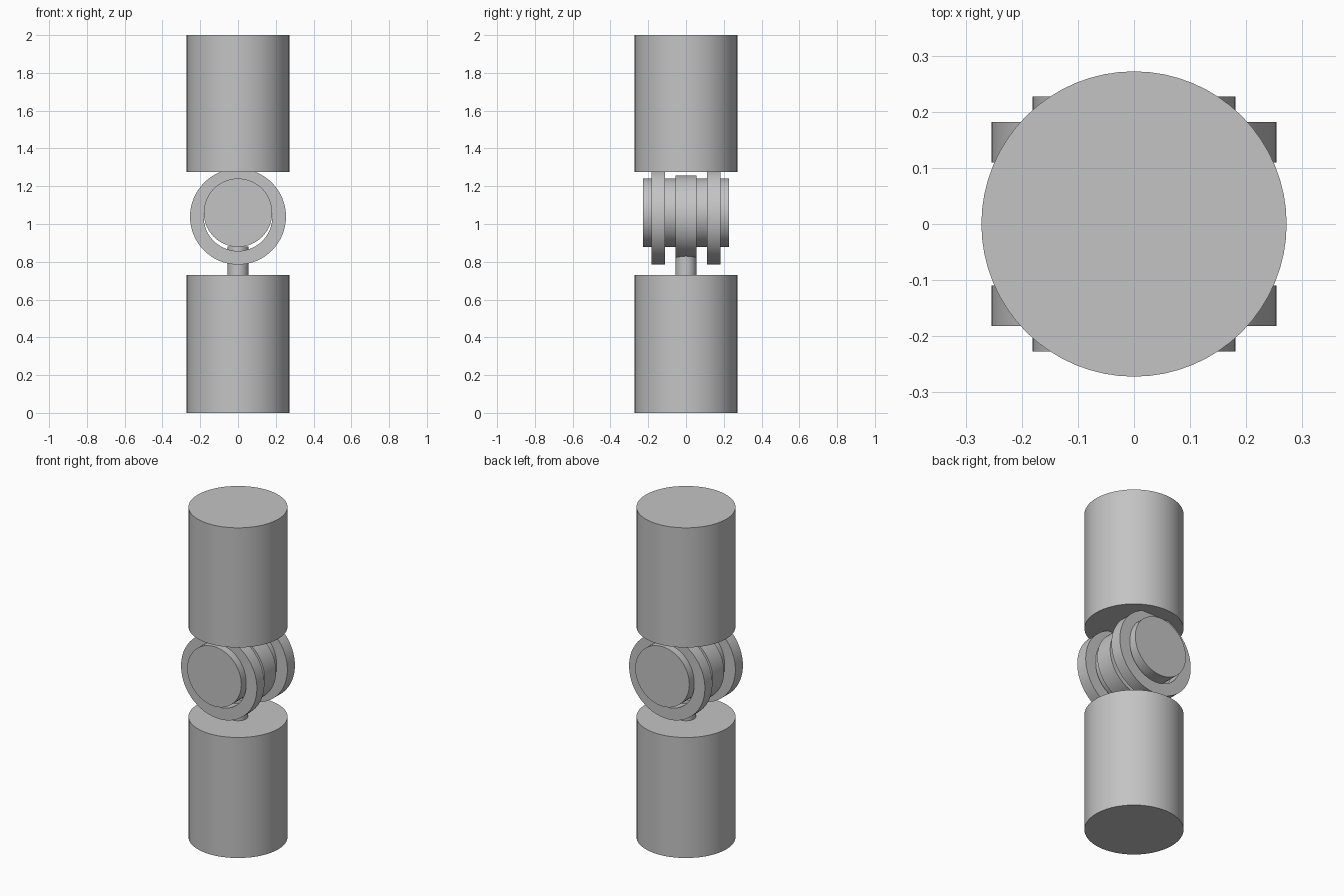
import bpy, bmesh, math
from mathutils import Matrix, Vector

cube = bpy.data.objects.get("Cube")
if cube:
    bpy.data.objects.remove(cube, do_unlink=True)

grey = bpy.data.materials.new("plain grey")
grey.use_nodes = True
colour = (0.55, 0.55, 0.55, 1)
grey.diffuse_color = colour
grey.node_tree.nodes["Principled BSDF"].inputs["Base Color"].default_value = colour

SIDES = 64
RING_Z = 1.039     # axis height of the three loops
PIN_Z = 1.06       # the pin hangs slightly off the loop axis
HOLE = 0.182


def finish(name, bm):
    bmesh.ops.recalc_face_normals(bm, faces=bm.faces)
    mesh = bpy.data.meshes.new(name)
    bm.to_mesh(mesh)
    bm.free()
    mesh.materials.append(grey)
    obj = bpy.data.objects.new(name, mesh)
    bpy.context.collection.objects.link(obj)
    bpy.ops.object.select_all(action='DESELECT')
    obj.select_set(True)
    bpy.context.view_layer.objects.active = obj
    bpy.ops.object.shade_smooth_by_angle(angle=math.radians(30))
    return obj


def cylinder(name, radius, length, centre, along_y=False):
    bm = bmesh.new()
    turn = Matrix.Rotation(math.pi / 2, 4, 'X') if along_y else Matrix.Identity(4)
    bmesh.ops.create_cone(bm, cap_ends=True, segments=SIDES, radius1=radius,
                          radius2=radius, depth=length,
                          matrix=Matrix.Translation(centre) @ turn)
    return finish(name, bm)


def loop(name, outer, y, width):
    """Flat ring around the y axis, spun from a rectangular section."""
    bm = bmesh.new()
    section = [(HOLE, -1), (outer, -1), (outer, 1), (HOLE, 1)]
    verts = [bm.verts.new((r, y + s * width / 2, RING_Z)) for r, s in section]
    edges = [bm.edges.new((verts[i], verts[(i + 1) % 4])) for i in range(4)]
    bmesh.ops.spin(bm, geom=verts + edges, cent=Vector((0, 0, RING_Z)),
                   axis=Vector((0, 1, 0)), angle=math.tau, steps=SIDES)
    bmesh.ops.remove_doubles(bm, verts=bm.verts, dist=0.0005)
    return finish(name, bm)


# Upper and lower bodies
cylinder("lower_body", 0.272, 0.73, (0, 0, 0.365))
cylinder("upper_body", 0.272, 0.725, (0, 0, 1.6375))

# Hinge: two outer loops, one middle loop on a stem, and the pin through them
for name, side in (("front_loop", -1), ("back_loop", 1)):
    loop(name, 0.254, side * 0.146, 0.072)
loop("middle_loop", 0.217, 0, 0.11)
cylinder("stem", 0.055, 0.16, (0, 0, 0.80))
cylinder("hinge_pin", 0.181, 0.454, (0, 0, PIN_Z), along_y=True)
